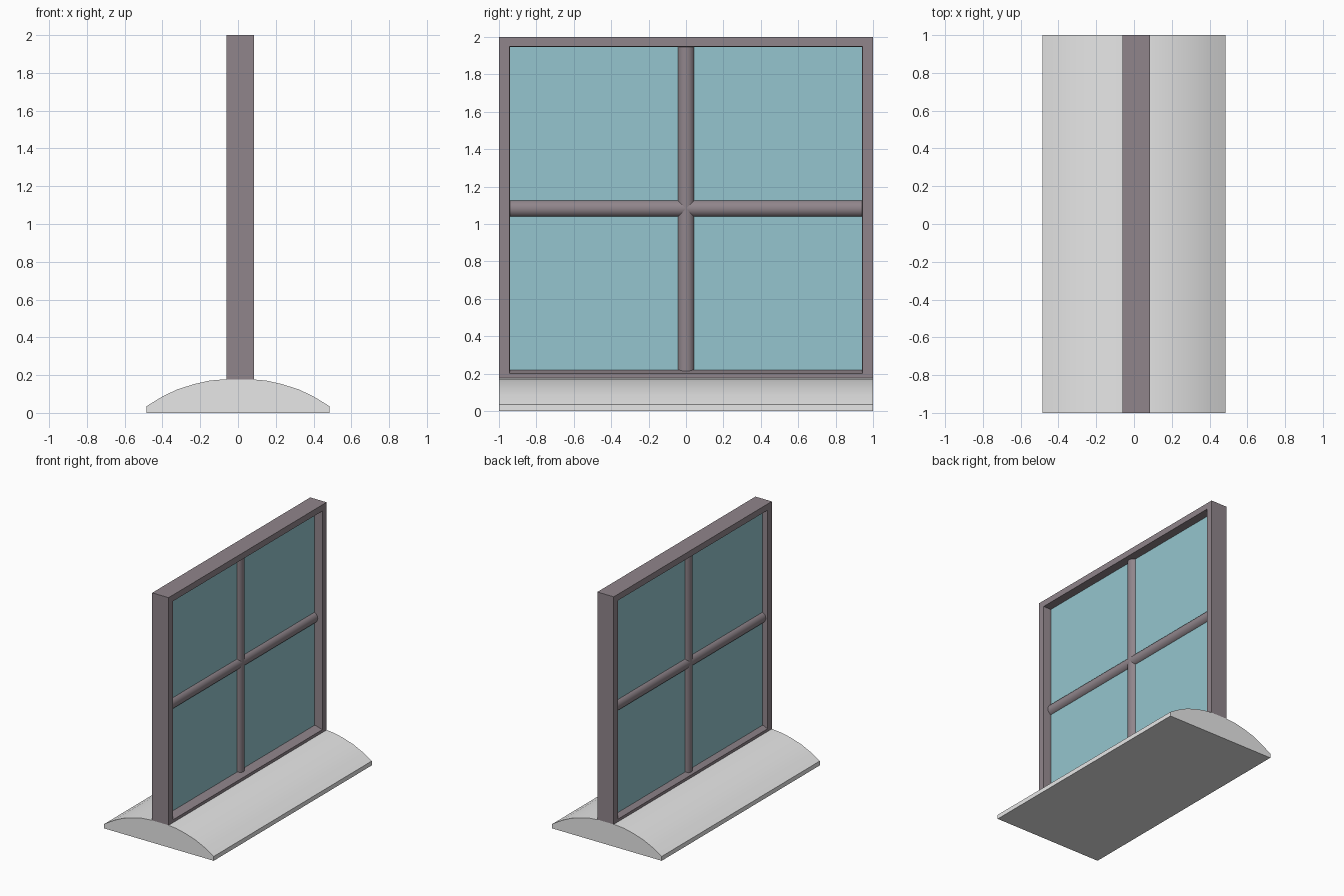
import bpy, bmesh, math
from mathutils import Matrix

cube = bpy.data.objects.get("Cube")
if cube:
    bpy.data.objects.remove(cube, do_unlink=True)


def material(name, r, g, b):
    m = bpy.data.materials.new(name)
    m.use_nodes = True
    m.diffuse_color = (r, g, b, 1)
    m.node_tree.nodes["Principled BSDF"].inputs["Base Color"].default_value = (r, g, b, 1)
    return m


stone = material("pale stone", 0.8, 0.8, 0.8)
wood = material("mauve wood", 0.28, 0.235, 0.26)
pane = material("teal glass", 0.3, 0.56, 0.62)


def finish(name, bm, mat, smooth=False):
    bmesh.ops.recalc_face_normals(bm, faces=bm.faces[:])
    mesh = bpy.data.meshes.new(name)
    bm.to_mesh(mesh)
    bm.free()
    mesh.materials.append(mat)
    ob = bpy.data.objects.new(name, mesh)
    bpy.context.scene.collection.objects.link(ob)
    if smooth:
        bpy.ops.object.select_all(action='DESELECT')
        ob.select_set(True)
        bpy.context.view_layer.objects.active = ob
        bpy.ops.object.shade_smooth_by_angle(angle=math.radians(35))
    return ob


# Domed base: half profile mirrored, then extruded along y
half = [(0.485, 0), (0.485, 0.035), (0.40, 0.087), (0.32, 0.125),
        (0.23, 0.153), (0.15, 0.171), (0.07, 0.178)]
profile = half + [(-x, z) for x, z in reversed(half)]
bm = bmesh.new()
face = bm.faces.new([bm.verts.new((x, -1, z)) for x, z in profile])
ext = bmesh.ops.extrude_face_region(bm, geom=[face])
bmesh.ops.translate(bm, vec=(0, 2, 0),
                    verts=[v for v in ext["geom"] if isinstance(v, bmesh.types.BMVert)])
finish("base", bm, stone, True)

# Window frame: rectangular rings (x, half width, bottom, top) joined in a loop
rings = [(0.085, 1, 0.16, 2), (0.085, 0.945, 0.2, 1.95), (0.03, 0.94, 0.22, 1.945),
         (-0.03, 0.94, 0.22, 1.945), (-0.06, 0.945, 0.2, 1.95), (-0.06, 1, 0.16, 2)]
bm = bmesh.new()
loops = [[bm.verts.new((x, y, z)) for y, z in ((-w, lo), (w, lo), (w, hi), (-w, hi))]
         for x, w, lo, hi in rings]
for a, b in zip(loops, loops[1:] + loops[:1]):
    for i in range(4):
        j = (i + 1) % 4
        bm.faces.new((a[i], a[j], b[j], b[i]))
finish("window_frame", bm, wood)

# Glass sheet
bm = bmesh.new()
bmesh.ops.create_cube(bm, size=1, matrix=Matrix.Translation((0, 0, 1.0825))
                      @ Matrix.Diagonal((0.04, 1.9, 1.74, 1)))
finish("glass", bm, pane)

# Round glazing bars crossing in the middle
for name, length, axis in (("vertical_bar", 1.74, 'Z'), ("horizontal_bar", 1.89, 'X')):
    turn = Matrix.Rotation(math.pi / 2 if axis == 'X' else 0, 4, 'X')
    bm = bmesh.new()
    bmesh.ops.create_cone(bm, cap_ends=True, segments=24, radius1=0.0475, radius2=0.0475,
                          depth=length, matrix=Matrix.Translation((0, 0, 1.0825)) @ turn)
    finish(name, bm, wood, True)
